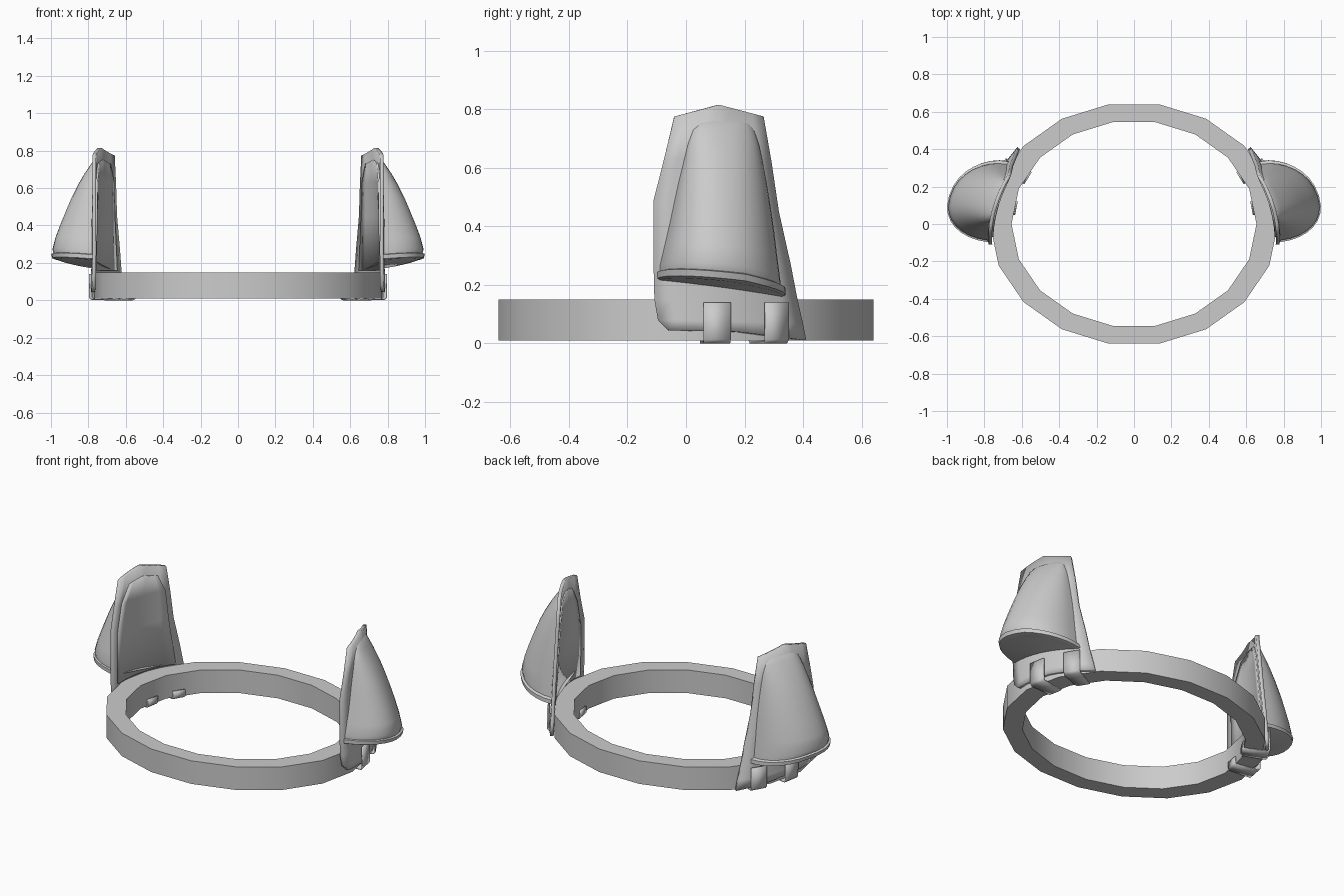
import bpy, bmesh, math

if "Cube" in bpy.data.objects:
    bpy.data.objects.remove(bpy.data.objects["Cube"])


def make(name, verts, faces, mirror=True, thick=0, angle=30):
    bm = bmesh.new()
    vs = [bm.verts.new(v) for v in verts]
    for f in faces:
        bm.faces.new([vs[i] for i in f])
    bmesh.ops.recalc_face_normals(bm, faces=bm.faces)
    me = bpy.data.meshes.new(name)
    bm.to_mesh(me)
    bm.free()
    ob = bpy.data.objects.new(name, me)
    bpy.context.collection.objects.link(ob)
    bpy.ops.object.select_all(action='DESELECT')
    bpy.context.view_layer.objects.active = ob
    ob.select_set(True)
    bpy.ops.object.shade_smooth_by_angle(angle=math.radians(angle))
    if thick:
        s = ob.modifiers.new("thickness", 'SOLIDIFY')
        s.thickness, s.offset = thick, 0
    if mirror:
        ob.modifiers.new("mirror", 'MIRROR')
    return ob


def grid_faces(rows, cols, wrap=False):
    n = cols if wrap else cols - 1
    return [(r * cols + c, r * cols + (c + 1) % cols,
             (r + 1) * cols + (c + 1) % cols, (r + 1) * cols + c)
            for r in range(rows - 1) for c in range(n)]


def plate_x(y, z):
    # follows the outside of the band and twists inward at the upper back
    x = 0.778 * math.sqrt(1 - (y / 0.665) ** 2)
    return x - 0.05 * (z / 0.8) * (y + 0.1) / 0.36


# Band: 18-sided oval ring
N = 18
loop = [(0.77, 0.65, 0.01), (0.77, 0.65, 0.15), (0.655, 0.553, 0.15), (0.655, 0.553, 0.01)]
verts = [(rx * math.cos(2 * math.pi * i / N), ry * math.sin(2 * math.pi * i / N), z)
         for rx, ry, z in loop for i in range(N)]
faces = grid_faces(4, N, True) + [(3 * N + i, 3 * N + (i + 1) % N, (i + 1) % N, i) for i in range(N)]
make("band", verts, faces, mirror=False)


# Curved sheet from rows of (y0, z0, y1, z1, arch)
def sheet(name, rows, offset, thick, cols=9):
    vs = []
    for y0, z0, y1, z1, arch in rows:
        for c in range(cols):
            t = c / (cols - 1)
            y, z = y0 + (y1 - y0) * t, z0 + (z1 - z0) * t
            z += arch * (1 - abs(2 * t - 1))
            vs.append((plate_x(y, z) + offset, y, z))
    make(name, vs, grid_faces(len(rows), cols), thick=thick)


# Back plate of each pouch
sheet("back_plate", [(-0.06, 0.045, 0.405, 0.01, 0.012), (-0.095, 0.08, 0.393, 0.07, 0),
                     (-0.107, 0.15, 0.375, 0.15, 0), (-0.11, 0.27, 0.352, 0.27, 0),
                     (-0.11, 0.49, 0.312, 0.45, 0), (-0.075, 0.63, 0.287, 0.62, 0),
                     (-0.04, 0.775, 0.26, 0.775, 0.04)], 0, 0.02)

# Inner padding panel
sheet("inner_pad", [(-0.065, 0.16, 0.33, 0.16, 0), (-0.07, 0.45, 0.28, 0.45, 0),
                    (-0.03, 0.63, 0.255, 0.63, 0), (0.03, 0.73, 0.21, 0.73, 0.02)], -0.012, 0.015)

# Pouch: lofted half-domes (z, y0, y1, depth) with a lip at the bottom
levels = [(0.195, -0.09, 0.325, 0.20), (0.20, -0.10, 0.335, 0.235), (0.222, -0.10, 0.333, 0.242),
          (0.226, -0.09, 0.318, 0.228), (0.25, -0.09, 0.315, 0.236), (0.32, -0.075, 0.305, 0.222),
          (0.40, -0.058, 0.295, 0.198), (0.48, -0.042, 0.283, 0.17), (0.55, -0.027, 0.272, 0.142),
          (0.62, -0.01, 0.26, 0.108), (0.68, 0.004, 0.248, 0.073), (0.73, 0.022, 0.232, 0.038),
          (0.752, 0.045, 0.215, 0.02), (0.762, 0.08, 0.185, 0.006)]
C = 17
verts = []
for z0, y0, y1, depth in levels:
    for c in range(C):
        a = math.pi * c / (C - 1)
        co, si = math.cos(a), max(0, math.sin(a))
        out = depth * si ** 0.8
        y = (y0 + y1) / 2 - (y1 - y0) / 2 * math.copysign(abs(co) ** 0.85, co) + 0.15 * out
        fade = min(1, max(0, (0.5 - z0) / 0.28))
        z = z0 + fade * (0.1 * out - 0.1 * (y - 0.115) - 0.12 * max(0, y - 0.2))
        verts.append((plate_x(y, z) + out, y, z))
faces = grid_faces(len(levels), C)
faces += [tuple(range(C)), tuple(range((len(levels) - 1) * C, len(levels) * C))]
make("pouch", verts, faces, angle=35)

# Clips wrapping under the band
path = [(0.795, 0.68, 0.14), (0.795, 0.68, 0.015), (0.785, 0.67, 0.004),
        (0.65, 0.55, 0.004), (0.642, 0.543, 0.012), (0.642, 0.543, 0.05)]
for name, ya, yb in [("front_clip", 0.06, 0.153), ("rear_clip", 0.27, 0.35)]:
    verts = []
    for rx, ry, z in path:
        for y in (ya, yb):
            a = math.asin(y / 0.68)
            verts.append((rx * math.cos(a), ry * math.sin(a), z))
    make(name, verts, grid_faces(len(path), 2), thick=0.008)
